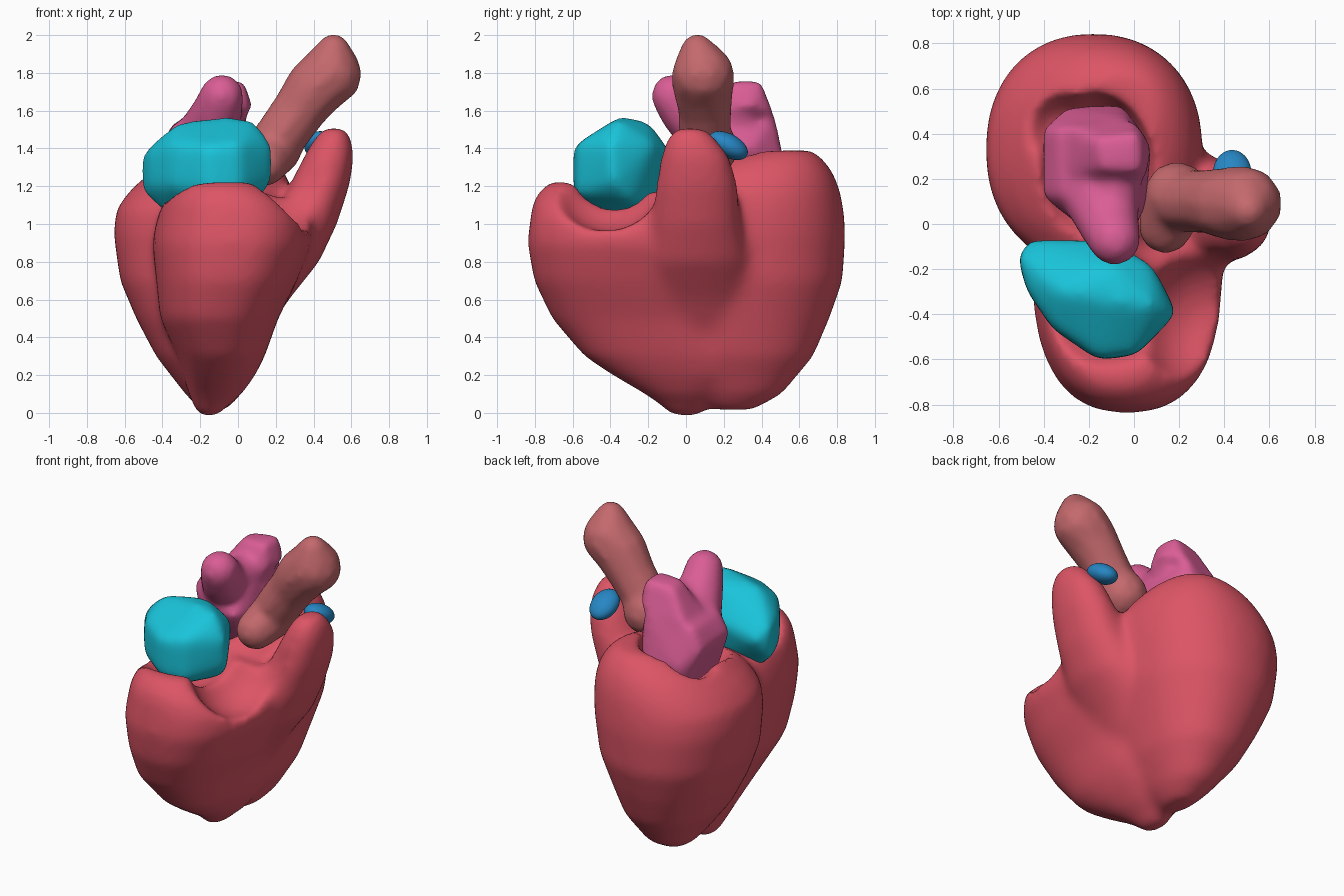
import bpy, bmesh, math
from mathutils import Vector, Matrix

if "Cube" in bpy.data.objects:
    bpy.data.objects.remove(bpy.data.objects["Cube"])


def material(name, color):
    m = bpy.data.materials.new(name)
    m.diffuse_color = (*color, 1)
    m.use_nodes = True
    m.node_tree.nodes["Principled BSDF"].inputs["Base Color"].default_value = m.diffuse_color
    return m


def new_object(name, bm, mat=None):
    bmesh.ops.recalc_face_normals(bm, faces=bm.faces)
    me = bpy.data.meshes.new(name)
    bm.to_mesh(me)
    bm.free()
    ob = bpy.data.objects.new(name, me)
    bpy.context.collection.objects.link(ob)
    if mat:
        me.materials.append(mat)
    return ob


def loft(bm, rings, power=2.2, taper=0.0, n=40):
    """Closed stack of superellipse rings: (z, cx, cy, rx, ry), narrower to the front by taper."""
    loops = []
    for z, cx, cy, rx, ry in rings:
        loop = []
        for i in range(n):
            a = 2 * math.pi * i / n
            c, s = math.cos(a), math.sin(a)
            x = math.copysign(abs(c) ** (2 / power), c)
            y = math.copysign(abs(s) ** (2 / power), s)
            loop.append(bm.verts.new((cx + rx * x * (1 + taper * y), cy + ry * y, z)))
        loops.append(loop)
    for a, b in zip(loops, loops[1:]):
        for i in range(n):
            j = (i + 1) % n
            bm.faces.new((a[i], a[j], b[j], b[i]))
    bm.faces.new(loops[0][::-1])
    bm.faces.new(loops[-1])


def hull(bm, points, inflate=1.0):
    """Convex hull around points, scaled about their centre."""
    mid = sum((Vector(p) for p in points), Vector()) / len(points)
    tmp = bmesh.new()
    for p in points:
        tmp.verts.new(mid + (Vector(p) - mid) * inflate)
    r = bmesh.ops.convex_hull(tmp, input=tmp.verts)
    junk = {g for g in r["geom_interior"] + r["geom_unused"] if isinstance(g, bmesh.types.BMVert)}
    bmesh.ops.delete(tmp, geom=list(junk), context='VERTS')
    me = bpy.data.meshes.new("tmp")
    tmp.to_mesh(me)
    tmp.free()
    bm.from_mesh(me)
    bpy.data.meshes.remove(me)


def chain(bm, balls):
    """Fleshy tube: hulls between consecutive spheres (x, y, z, r)."""
    s = bmesh.new()
    bmesh.ops.create_icosphere(s, subdivisions=2, radius=1)
    unit = [v.co.copy() for v in s.verts]
    s.free()
    for a, b in zip(balls, balls[1:]):
        hull(bm, [Vector(q[:3]) + u * q[3] for q in (a, b) for u in unit])


def ellipsoid(bm, c, r, tilt=0):
    bmesh.ops.create_icosphere(bm, subdivisions=4, radius=1, matrix=Matrix.Translation(c)
                               @ Matrix.Rotation(tilt, 4, 'X') @ Matrix.Diagonal((*r, 1)))


def remesh(ob, size):
    m = ob.modifiers.new("remesh", 'REMESH')
    m.mode = 'VOXEL'
    m.voxel_size = size
    m.use_smooth_shade = True


def soften(ob, iterations):
    m = ob.modifiers.new("soften", 'SMOOTH')
    m.factor = 0.5
    m.iterations = iterations


red = material("muscle_red", (0.72, 0.09, 0.13))
cyan = material("cyan", (0.01, 0.55, 0.70))
pink = material("pink", (0.70, 0.11, 0.30))
brown = material("brown", (0.55, 0.14, 0.15))
blue = material("blue", (0.02, 0.24, 0.55))

# Ventricles: back lobe, front lobe and the outflow horn fused together
bm = bmesh.new()
loft(bm, [(0.015, -.13, .25, .07, .11), (.1, -.13, .28, .15, .23), (.3, -.15, .29, .285, .385),
          (.5, -.17, .30, .37, .46), (.7, -.18, .32, .445, .51), (.95, -.18, .33, .48, .515),
          (1.08, -.17, .33, .475, .505), (1.18, -.14, .35, .43, .465),
          (1.27, -.11, .39, .36, .39), (1.34, -.08, .44, .27, .29), (1.39, -.05, .50, .16, .17)])
loft(bm, [(-.02, -.16, .0, .05, .07), (.05, -.14, -.01, .10, .14), (.1, -.12, -.03, .14, .19),
          (.2, -.10, -.06, .19, .33), (.3, -.09, -.13, .23, .41), (.5, -.10, -.25, .31, .46),
          (.7, -.06, -.31, .37, .495), (.9, -.03, -.33, .42, .51), (1.03, -.02, -.34, .405, .485),
          (1.12, -.04, -.38, .35, .43), (1.18, -.06, -.45, .27, .32), (1.225, -.07, -.52, .18, .2)],
     power=2.5, taper=.10)
loft(bm, [(.2, -.08, .1, .1, .15), (.4, -.06, .08, .2, .26), (.6, .05, .06, .22, .31),
          (.8, .21, .05, .22, .29), (1.0, .35, .05, .175, .24),
          (1.2, .43, .055, .16, .22), (1.35, .48, .05, .135, .185), (1.44, .5, .03, .105, .14),
          (1.51, .51, .02, .06, .08)])
heart = new_object("ventricles", bm, red)
remesh(heart, 0.025)

# Hollows in the top where the atria sit
hollows = [((-.17, .22, 1.40), (.26, .36, .32)), ((-.33, .42, 1.44), (.17, .17, .26)),
           ((-.12, -.36, 1.38), (.34, .30, .36)), ((.30, -.42, 1.30), (.29, .32, .34))]
for i, (c, r) in enumerate(hollows):
    b = bmesh.new()
    ellipsoid(b, c, r)
    cutter = new_object(f"hollow_cutter_{i}", b)
    cutter.hide_render = True
    cutter.hide_set(True)
    m = heart.modifiers.new("hollow", 'BOOLEAN')
    m.operation = 'DIFFERENCE'
    m.object = cutter
remesh(heart, 0.022)
soften(heart, 24)

# Right atrium: rounded block
bm = bmesh.new()
hull(bm, [(-.32, -.3, 1.53), (-.05, -.35, 1.56), (.08, -.36, 1.54), (-.1, -.2, 1.53),
          (-.50, -.15, 1.37), (-.50, -.16, 1.17), (-.45, -.07, 1.3), (-.1, -.08, 1.36),
          (.07, -.18, 1.42), (.17, -.4, 1.42), (.17, -.38, 1.22), (.0, -.57, 1.42),
          (-.16, -.59, 1.40), (-.16, -.59, 1.18), (0, -.57, 1.16), (-.35, -.46, 1.2),
          (-.35, -.46, 1.42), (-.46, -.30, 1.2), (-.46, -.30, 1.38), (-.35, -.25, 1.04),
          (-.15, -.45, 1.06), (-.1, -.15, 1.08), (.1, -.3, 1.13)], 1.05)
ob = new_object("right_atrium", bm, cyan)
remesh(ob, 0.018)
soften(ob, 50)

# Left atrium: base with two upward stubs
bm = bmesh.new()
hull(bm, [(-.41, .12, 1.42), (-.41, .42, 1.40), (-.30, .52, 1.28), (-.05, .53, 1.28),
          (.08, .35, 1.4), (.06, .1, 1.35), (-.22, -.03, 1.38), (0, -.05, 1.38),
          (-.3, .1, 1.12), (-.05, .1, 1.12), (-.1, .46, 1.10), (-.3, .46, 1.10),
          (-.34, .42, 1.54), (-.03, .47, 1.58), (-.33, .12, 1.54), (.04, .1, 1.54)])
hull(bm, [(-.33, .2, 1.50), (-.30, .44, 1.54), (0, .47, 1.58), (.07, .22, 1.6), (.08, .35, 1.62),
          (.03, .24, 1.76), (.02, .40, 1.76), (-.14, .24, 1.75), (-.17, .38, 1.74), (-.05, .1, 1.5)])
chain(bm, [(-.16, .14, 1.46, .17), (-.11, 0, 1.59, .14), (-.085, -.07, 1.68, .12)])
chain(bm, [(-.1, 0, 1.57, .11), (-.07, .28, 1.56, .12)])
ob = new_object("left_atrium", bm, pink)
remesh(ob, 0.018)
soften(ob, 28)

# Aorta: leaning tube with a narrower waist
bm = bmesh.new()
chain(bm, [(.14, -.01, 1.32, .125), (.19, .13, 1.40, .15), (.23, .10, 1.47, .14),
           (.33, .10, 1.61, .145), (.42, .09, 1.73, .165), (.49, .09, 1.79, .17),
           (.505, .06, 1.92, .09)])
ob = new_object("aorta", bm, brown)
remesh(ob, 0.018)
soften(ob, 14)

# Small pulmonary valve plug on the horn
bm = bmesh.new()
ellipsoid(bm, (.435, .225, 1.415), (.085, .112, .062), -.5)
ob = new_object("pulmonary_valve", bm, blue)
for p in ob.data.polygons:
    p.use_smooth = True
